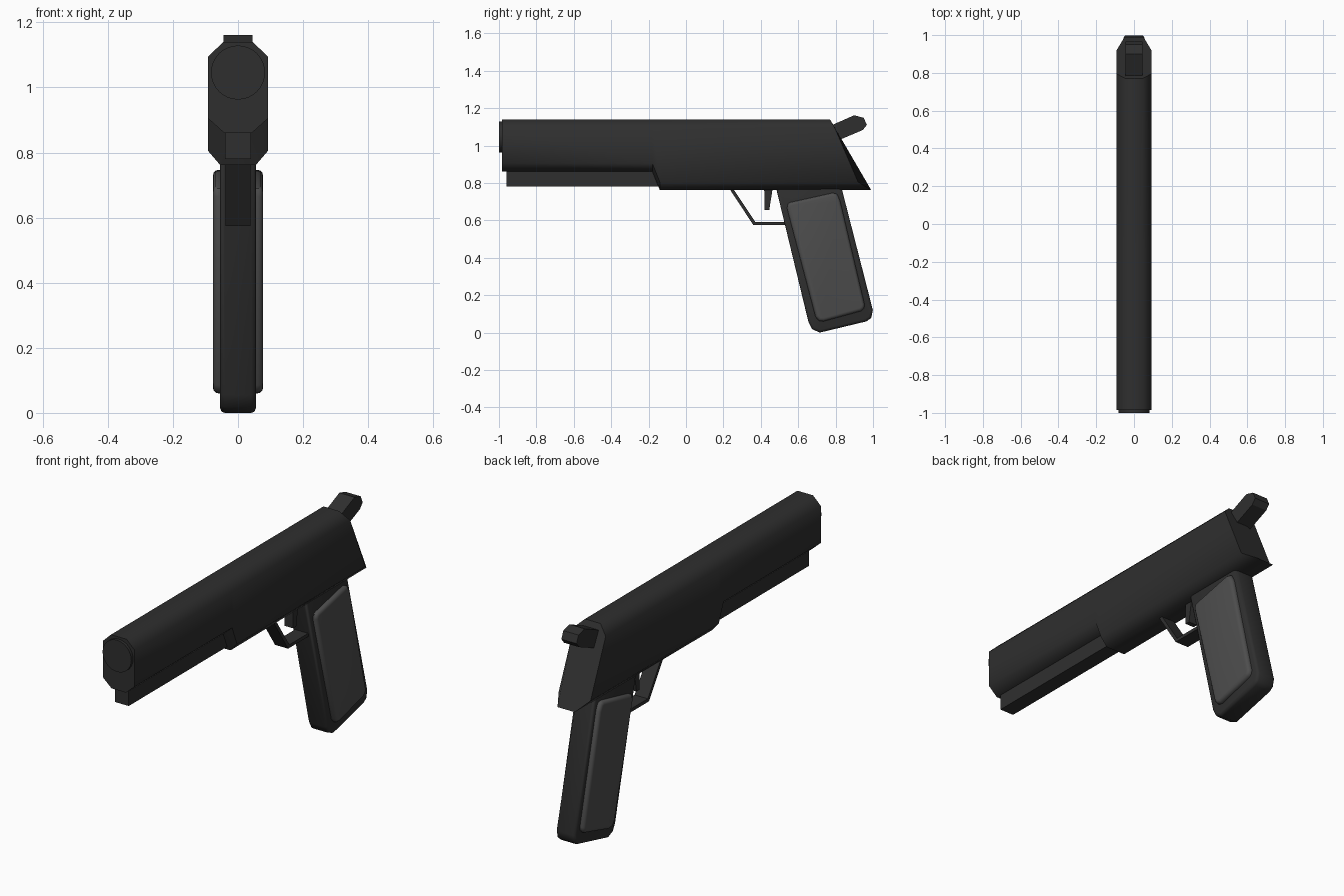
import bpy, bmesh, math
from mathutils import Matrix

if "Cube" in bpy.data.objects:
    bpy.data.objects.remove(bpy.data.objects["Cube"])


def material(name, v):
    m = bpy.data.materials.new(name)
    m.diffuse_color = (v, v, v, 1)
    m.use_nodes = True
    m.node_tree.nodes["Principled BSDF"].inputs["Base Color"].default_value = m.diffuse_color
    return m


STEEL = material("dark steel", 0.028)
PANEL = material("grip grey", 0.075)


def finish(name, bm, mat, angle=None):
    bmesh.ops.recalc_face_normals(bm, faces=bm.faces)
    me = bpy.data.meshes.new(name)
    bm.to_mesh(me)
    bm.free()
    ob = bpy.data.objects.new(name, me)
    bpy.context.collection.objects.link(ob)
    me.materials.append(mat)
    if angle:
        bpy.ops.object.select_all(action='DESELECT')
        ob.select_set(True)
        bpy.context.view_layer.objects.active = ob
        bpy.ops.object.shade_smooth_by_angle(angle=math.radians(angle))
    return ob


def loft(rings):
    bm = bmesh.new()
    vs = [[bm.verts.new(p) for p in r] for r in rings]
    n = len(vs[0])
    for a, b in zip(vs, vs[1:]):
        for i in range(n):
            j = (i + 1) % n
            bm.faces.new((a[i], a[j], b[j], b[i]))
    bm.faces.new(vs[0])
    bm.faces.new(vs[-1])
    return bm


def prism(profile, x0, x1):
    """Extrude a (y, z) profile sideways."""
    return loft([[(x, y, z) for y, z in profile] for x in (x0, x1)])


def bevel_caps(bm, width, segments, xs):
    """Round the rims of the caps at the given x positions."""
    edges = [e for e in bm.edges
             if any(all(abs(v.co.x - x) < 1e-4 for v in e.verts) for x in xs)]
    bmesh.ops.bevel(bm, geom=edges, offset=width, segments=segments,
                    profile=0.5, affect='EDGES')


# slide and frame: chamfered eight-sided section with raked rear
def section(ys, low, bottom, half_bottom):
    half = list(zip((0.045, 0.092, 0.092, half_bottom), ys,
                    (1.14, 1.095, low, bottom)))
    return half + [(-x, y, z) for x, y, z in reversed(half)]


slide = loft([
    section([-0.985] * 4, 0.905, 0.86, 0.042),
    section([-0.18] * 4, 0.905, 0.86, 0.042),
    section([-0.14] * 4, 0.805, 0.762, 0.055),
    section((0.77, 0.795, 0.92, 0.99), 0.805, 0.762, 0.05),
])
finish("slide", slide, STEEL, 50)

# muzzle disc
bm = bmesh.new()
bmesh.ops.create_cone(bm, cap_ends=True, segments=32, radius1=0.083,
                      radius2=0.083, depth=0.03,
                      matrix=Matrix.Translation((0, -0.985, 1.046))
                      @ Matrix.Rotation(math.pi / 2, 4, 'X'))
finish("muzzle", bm, STEEL, 40)

# rail under the barrel
finish("under_rail", prism([(-0.96, 0.78), (-0.96, 0.88), (-0.12, 0.88),
                            (-0.12, 0.78)], -0.04, 0.04), STEEL)

# hammer
finish("hammer", prism([(0.77, 1.105), (0.90, 1.162), (0.95, 1.148),
                        (0.967, 1.11), (0.945, 1.083), (0.82, 1.03)],
                       -0.044, 0.044), STEEL, 25)

# trigger and its guard
finish("trigger", prism([(0.418, 0.78), (0.465, 0.78), (0.445, 0.655),
                         (0.42, 0.655)], -0.025, 0.025), STEEL)
finish("trigger_guard", prism([(0.225, 0.78), (0.36, 0.575), (0.54, 0.575),
                               (0.54, 0.592), (0.37, 0.592), (0.245, 0.78)],
                              -0.038, 0.038), STEEL)

# grip body
grip = prism([(0.48, 0.78), (0.655, 0.055), (0.675, 0.018), (0.715, 0.0),
              (0.965, 0.06), (0.99, 0.078), (0.999, 0.12), (0.83, 0.78)],
             -0.055, 0.055)
bevel_caps(grip, 0.014, 2, (-0.055, 0.055))
finish("grip", grip, STEEL, 50)

# grip panels on both sides
for side, label in ((1, "right"), (-1, "left")):
    panel = prism([(0.54, 0.665), (0.545, 0.69), (0.56, 0.697), (0.785, 0.747),
                   (0.808, 0.74), (0.824, 0.705), (0.955, 0.15), (0.952, 0.13),
                   (0.936, 0.115), (0.735, 0.06), (0.71, 0.063), (0.692, 0.085)],
                  side * 0.04, side * 0.077)
    bevel_caps(panel, 0.017, 3, (side * 0.077,))
    finish("grip_panel_" + label, panel, PANEL, 50)
